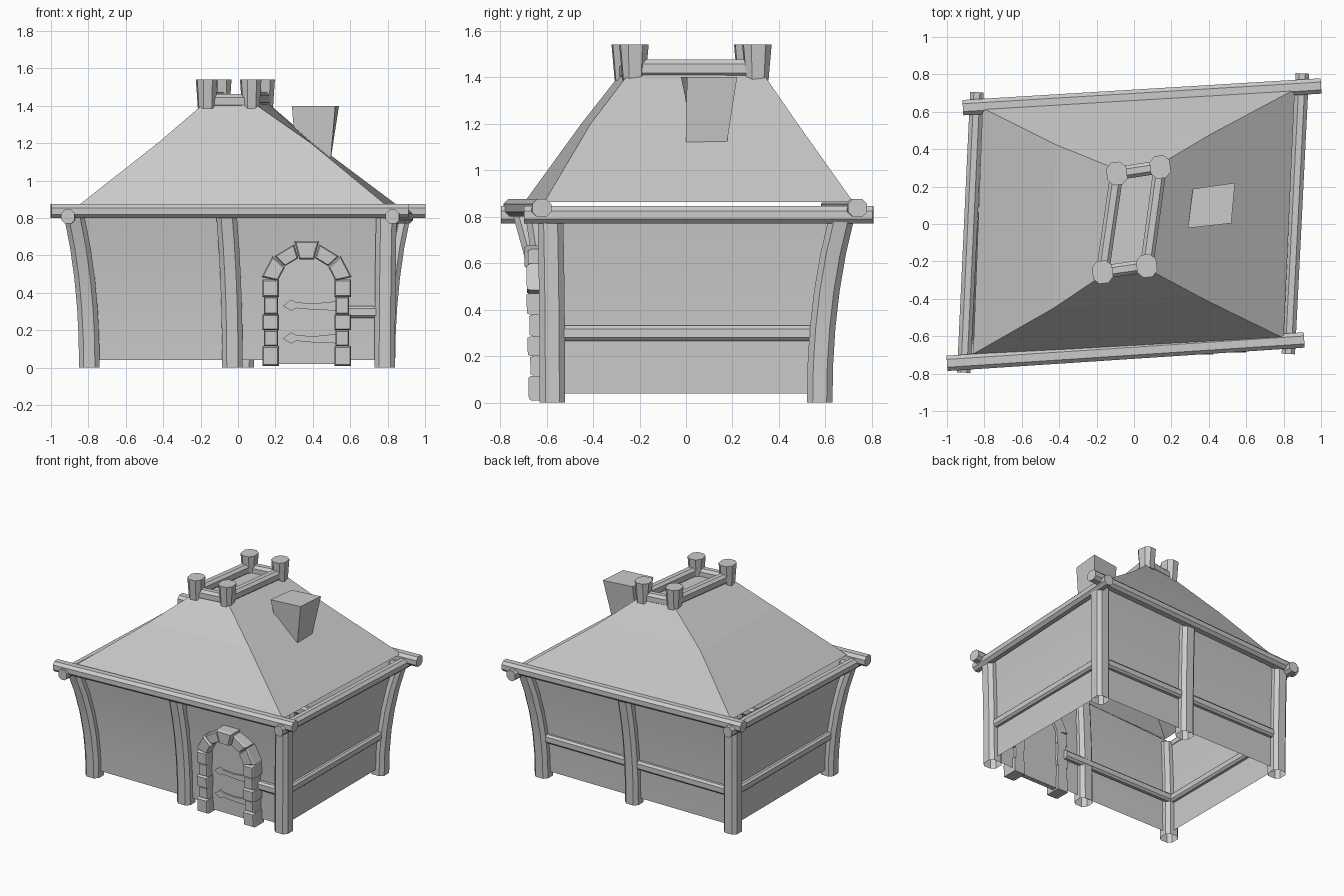
import bpy, bmesh, math
from mathutils import Vector

if "Cube" in bpy.data.objects:
    bpy.data.objects.remove(bpy.data.objects["Cube"])


def loft(name, rings, caps=(True, True), smooth=False):
    """Skin a list of equal-length closed rings."""
    bm = bmesh.new()
    vs = [[bm.verts.new(p) for p in r] for r in rings]
    n = len(rings[0])
    for a, b in zip(vs, vs[1:]):
        for i in range(n):
            j = (i + 1) % n
            bm.faces.new((a[i], a[j], b[j], b[i]))
    if caps[0]:
        bm.faces.new(vs[0][::-1])
    if caps[1]:
        bm.faces.new(vs[-1])
    bmesh.ops.recalc_face_normals(bm, faces=bm.faces)
    me = bpy.data.meshes.new(name)
    bm.to_mesh(me)
    bm.free()
    ob = bpy.data.objects.new(name, me)
    bpy.context.collection.objects.link(ob)
    if smooth:
        bpy.ops.object.select_all(action='DESELECT')
        ob.select_set(True)
        bpy.context.view_layer.objects.active = ob
        bpy.ops.object.shade_smooth_by_angle(angle=math.radians(30))
    return ob


def octagon(c, u, v, w, h, k):
    """Chamfered rectangle w x h around c, in the plane of u and v."""
    a, b = w / 2, h / 2
    pts = [(a, b - k), (a - k, b), (k - a, b), (-a, b - k),
           (-a, k - b), (k - a, -b), (a - k, -b), (a, k - b)]
    return [Vector(c) + u * p + v * q for p, q in pts]


X, Y, Z = Vector((1, 0, 0)), Vector((0, 1, 0)), Vector((0, 0, 1))


def beam(name, a, b, w, h, k):
    a, b = Vector(a), Vector(b)
    side = (b - a).cross(Z).normalized()
    return loft(name, [octagon(p, side, Z, w, h, k) for p in (a, b)])


# Curved post centrelines: foot and outward lean at the top
POSTS = {
    'front_left': ((-.795, -.575), (-.078, -.112)),
    'front_right': ((.785, -.575), (.008, -.008)),
    'back_right': ((.785, .575), (.08, .095)),
    'back_left': ((-.795, .575), (-.005, .008)),
    'front_middle': ((-.03, -.575), (-.03, -.06)),
    'back_middle': ((.03, .575), (.03, .05)),
}


def at(key, z):
    (x, y), (dx, dy) = POSTS[key]
    t = (z / .8) ** 2.2
    return Vector((x + dx * t, y + dy * t, z))


for key in POSTS:
    loft(key + '_post', [octagon(at(key, z), X, Y, .11, .11, .025)
                         for z in (0, .16, .32, .48, .64, .82)],
         caps=(False, True), smooth=True)

# Thin plaster walls between the posts, open below
CORNERS = ('front_left', 'front_right', 'back_right', 'back_left')
loft('walls', [[at(k, z) for k in CORNERS] for z in (.04, .2, .35, .5, .65, .83)],
     caps=(False, False), smooth=True)

# Mid-height wall rails; those on the front's left sit inside the wall
RZ = .298
for name, a, b in (('right', 'front_right', 'back_right'),
                   ('back', 'back_right', 'back_left'),
                   ('left', 'back_left', 'front_left')):
    beam(name + '_rail', at(a, RZ), at(b, RZ), .065, .065, .014)
beam('front_left_rail', (-.79, -.55, RZ), (.16, -.55, RZ), .05, .065, .014)
beam('front_right_rail', (.59, -.58, RZ), (.78, -.58, RZ), .065, .065, .014)

# Eave beams
beam('front_eave', (-1, -.745, .837), (.91, -.62, .837), .082, .075, .02)
beam('back_eave', (-.915, .622, .837), (1, .738, .837), .082, .075, .02)
beam('left_eave', (-.91, -.795, .807), (-.84, .705, .807), .072, .075, .02)
beam('right_eave', (.825, -.695, .807), (.9, .805, .807), .072, .075, .02)

# Hipped roof with a slight sag and a twisted flat top
eave = [(-.86, -.695, .862), (.80, -.61, .862), (.86, .72, .862), (-.81, .62, .862)]
sag = [(-.43, -.45, 1.20), (.39, -.41, 1.20), (.41, .48, 1.20), (-.42, .425, 1.20)]
crown = [(-.185, -.285, 1.41), (.09, -.25, 1.41), (.165, .335, 1.41), (-.11, .30, 1.41)]
loft('roof', [eave, sag, crown], caps=(False, True))

# Crown blocks and rails on the roof top
caps = [Vector(p) for p in ((-.168, -.257, 0), (.068, -.224, 0),
                            (.14, .305, 0), (-.092, .27, 0))]
for i, c in enumerate(caps):
    u = Vector((math.cos(.12), math.sin(.12), 0))
    v = Vector((-u.y, u.x, 0))
    loft(f'crown_block_{i + 1}', [octagon(c + Z * 1.385, u, v, .088, .095, .022),
                                  octagon(c + Z * 1.54, u, v, .108, .122, .03)])
    z = Z * (1.437 if i % 2 else 1.425)
    beam(f'crown_rail_{i + 1}', c + z, caps[(i + 1) % 4] + z, .07, .075, .018)

# Chimney stub, its foot sloping with the roof
loft('chimney', [[(.30, .01, 1.25), (.495, .0, 1.11), (.495, .175, 1.11), (.31, .17, 1.25)],
                 [(.288, -.022, 1.4), (.52, .004, 1.4), (.54, .22, 1.4), (.315, .188, 1.4)]],
     caps=(False, True))

# Stone door surround
DX, SPRING, R0, R1 = .367, .43, .160, .243


def stone(name, quad, out=0.0):
    """Bevelled block from a quad outline in x and z, leaning with the wall."""
    cx = sum(p[0] for p in quad) / 4
    cz = sum(p[1] for p in quad) / 4

    def ring(y, s):
        return [(cx + (x - cx) * s, y - .022 * z, cz + (z - cz) * s) for x, z in quad]
    return loft(name, [ring(-.55, 1), ring(-.656 - out, 1), ring(-.67 - out, .86)])


levels = (.008, .115, .20, .285, .378, .47)
for side in (-1, 1):
    for i, (z0, z1) in enumerate(zip(levels, levels[1:])):
        g = .006 if i % 2 == 0 else -.004
        a, b = DX + side * (R0 - .008 - g / 2), DX + side * (R1 - .012 + g)
        stone(f'door_stone_{"left" if side < 0 else "right"}_{i + 1}',
              [(a, z0), (b, z0), (b, z1), (a, z1)], g)
for i in range(5):
    t0, t1 = (math.radians(12 + 31.2 * (i + d)) for d in (.02, .98))
    g = .012 if i == 2 else (-.004 if i % 2 else .004)
    stone(f'arch_stone_{i + 1}',
          [(DX + r * math.cos(t), SPRING + r * math.sin(t))
           for r, t in ((R0 - g / 2, t0), (R1 + g, t0), (R1 + g, t1), (R0 - g / 2, t1))], g)

# Door leaf with arched top
arch = [(DX + .18 * math.cos(math.pi * i / 10), SPRING + .18 * math.sin(math.pi * i / 10))
        for i in range(11)]
outline = [(DX - .18, .02), (DX + .18, .02)] + arch
loft('door', [[(x, y - .022 * z, z) for x, z in outline] for y in (-.57, -.605)])

# Pointed iron straps
for name, z0 in (('lower_strap', .155), ('upper_strap', .33)):
    prof = [(.525, -.025), (.40, -.02), (.31, -.012), (.285, -.026), (.24, 0),
            (.285, .034), (.31, .02), (.40, .012), (.525, .025)]
    loft(name, [[(x, y - .022 * z0, z0 + z) for x, z in prof] for y in (-.60, -.618)])
